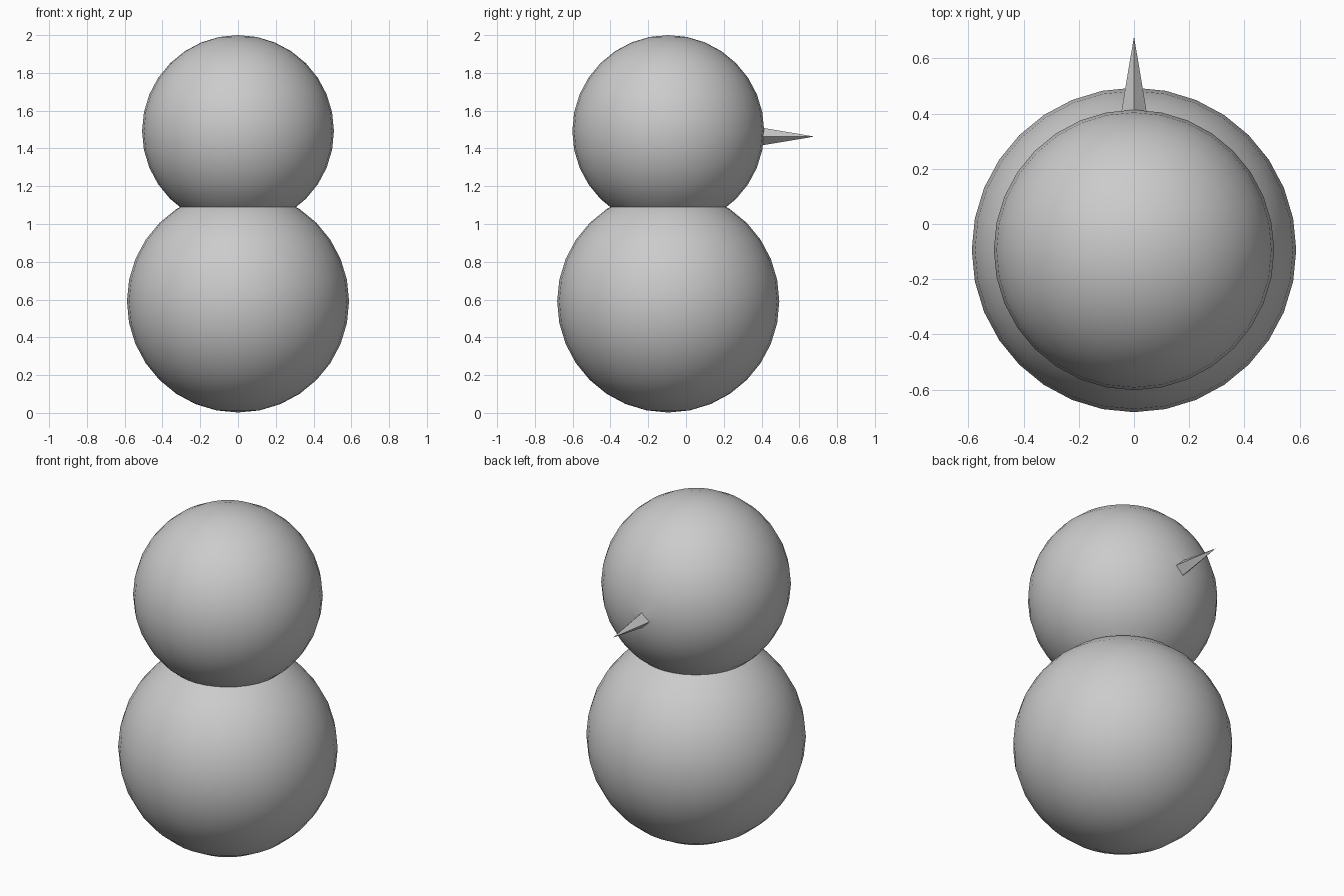
import bpy
from math import radians

if "Cube" in bpy.data.objects:
    bpy.data.objects.remove(bpy.data.objects["Cube"])

CENTRE_Y = -0.094


def ball(name, radius, z):
    bpy.ops.mesh.primitive_uv_sphere_add(segments=32, ring_count=16, radius=radius,
                                         location=(0, CENTRE_Y, z))
    obj = bpy.context.object
    obj.name = name
    return obj


def merge(target, other):
    mod = target.modifiers.new("union", 'BOOLEAN')
    mod.operation = 'UNION'
    mod.solver = 'EXACT'
    mod.object = other
    bpy.context.view_layer.objects.active = target
    bpy.ops.object.modifier_apply(modifier=mod.name)
    bpy.data.objects.remove(other, do_unlink=True)


# Two stacked balls
body = ball("snowman_body", 0.588, 0.59)
head = ball("head", 0.508, 1.492)

# Four-sided pointed nose, its base buried in the head
TIP_Y, LENGTH = 0.68, 0.34
bpy.ops.mesh.primitive_cone_add(vertices=4, radius1=0.057, radius2=0, depth=LENGTH,
                                location=(0, TIP_Y - LENGTH / 2, 1.463),
                                rotation=(radians(-90), 0, 0))
nose = bpy.context.object
nose.name = "nose"

# Fuse into one solid and smooth the balls, keeping the seams and nose crisp
merge(body, head)
merge(body, nose)
bpy.ops.object.select_all(action='DESELECT')
body.select_set(True)
bpy.context.view_layer.objects.active = body
bpy.ops.object.shade_smooth_by_angle(angle=radians(30))
